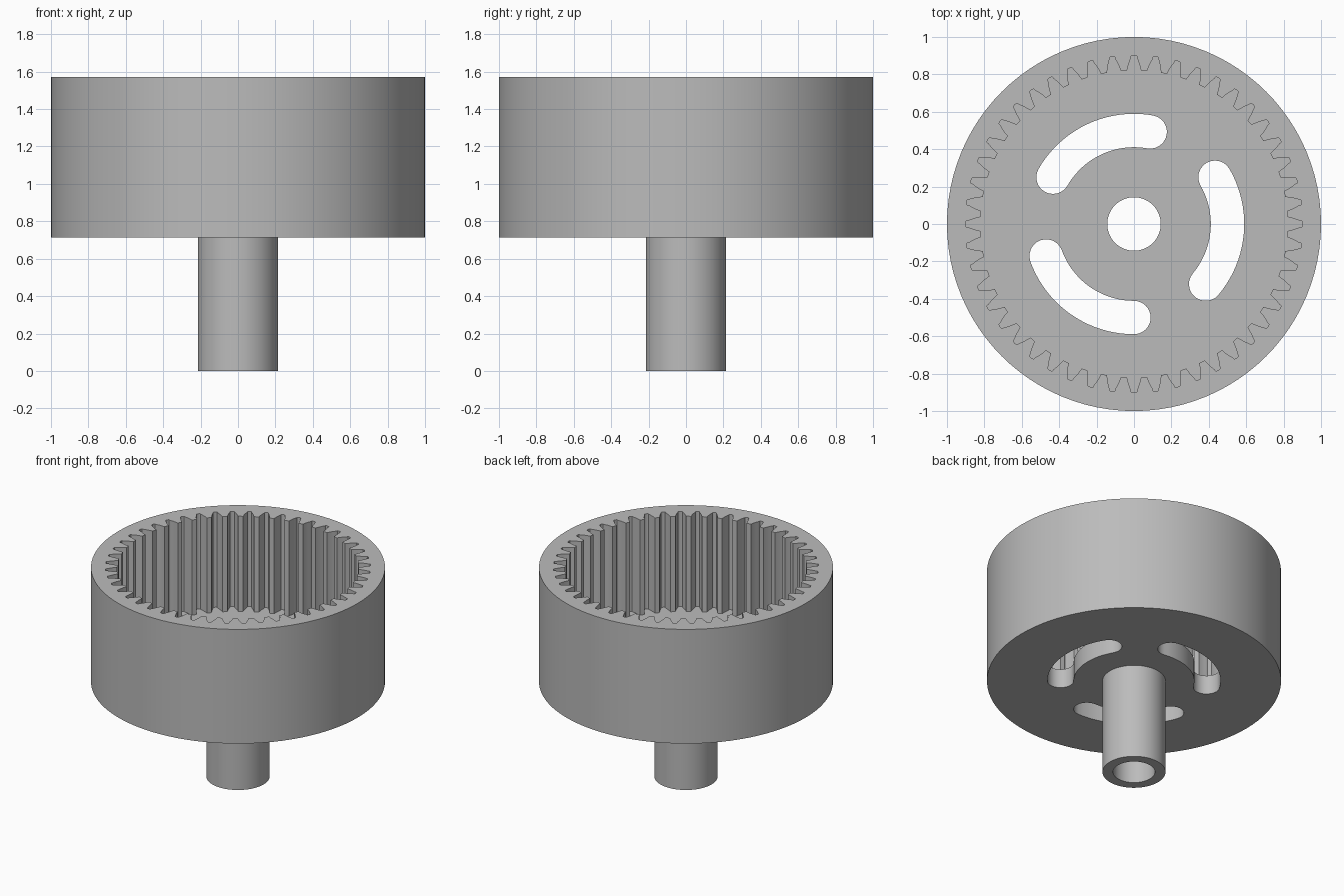
import bpy, bmesh
from math import sin, cos, tan, acos, pi, radians, sqrt

if "Cube" in bpy.data.objects:
    bpy.data.objects.remove(bpy.data.objects["Cube"])

U = 1 / 14                      # one design unit; the drum radius is 14
SHAFT_TOP, FLOOR_TOP, TOP = 10 * U, 12 * U, 22 * U
TEETH, PITCH_R, TIP_R, ROOT_R = 48, 12 * U, 11.5 * U, 12.625 * U

grey = bpy.data.materials.new("plain grey")
grey.use_nodes = True
grey.diffuse_color = (0.5, 0.5, 0.5, 1)
grey.node_tree.nodes["Principled BSDF"].inputs["Base Color"].default_value = (0.5, 0.5, 0.5, 1)


def polar(r, a):
    return (r * cos(a), r * sin(a))


def circle(r, n=96):
    return [polar(r, 2 * pi * i / n) for i in range(n)]


def prism(name, outline, z0, z1):
    """Solid extrusion of a counter-clockwise outline."""
    bm = bmesh.new()
    low = [bm.verts.new((x, y, z0)) for x, y in outline]
    high = [bm.verts.new((x, y, z1)) for x, y in outline]
    bm.faces.new(low[::-1])
    bm.faces.new(high)
    for i in range(len(low)):
        j = (i + 1) % len(low)
        bm.faces.new((low[i], low[j], high[j], high[i]))
    mesh = bpy.data.meshes.new(name)
    bm.to_mesh(mesh)
    bm.free()
    mesh.materials.append(grey)
    obj = bpy.data.objects.new(name, mesh)
    bpy.context.collection.objects.link(obj)
    return obj


def combine(target, other, operation):
    """Apply a boolean and remove the helper solid."""
    other.hide_render = True
    mod = target.modifiers.new(operation, "BOOLEAN")
    mod.operation, mod.solver, mod.object = operation, "EXACT", other
    bpy.context.view_layer.objects.active = target
    bpy.ops.object.modifier_apply(modifier=mod.name)
    bpy.data.objects.remove(other)


def gear_outline():
    """Involute grooves with rounded roots, one centred on +x."""
    base = PITCH_R * cos(radians(20))
    inv = lambda a: tan(a) - a
    half = lambda r: pi / (2 * TEETH) + inv(radians(20)) - inv(acos(base / r))
    shoulder = ROOT_R - 0.014
    flank = [(r, half(r)) for r in
             (TIP_R + (shoulder - TIP_R) * i / 5 for i in range(6))]
    # Elliptical root cap joining the two flanks
    h = half(shoulder)
    for t in (0.3, 0.6, 0.85):
        flank.append((shoulder + 0.014 * sqrt(1 - (1 - t) ** 2), h * (1 - t * t)))
    groove = [(r, -a) for r, a in flank] + [(ROOT_R, 0)] + flank[::-1]
    return [polar(r, a + 2 * pi * k / TEETH)
            for k in range(TEETH) for r, a in groove]


def slot_outline(start, end, r=7 * U, w=1.25 * U, n=20):
    """Curved slot with round ends."""
    span = [start + (end - start) * i / n for i in range(n + 1)]

    def cap(a, first):
        cx, cy = polar(r, a)
        pts = [polar(w, first + pi * i / 12) for i in range(1, 12)]
        return [(cx + x, cy + y) for x, y in pts]

    return ([polar(r + w, a) for a in span] + cap(end, end)
            + [polar(r - w, a) for a in reversed(span)] + cap(start, start + pi))


# Drum joined to its shaft
drum = prism("ring_gear_drum", circle(1.0), SHAFT_TOP, TOP)
combine(drum, prism("shaft", circle(3 * U), 0, SHAFT_TOP + U), "UNION")

# Toothed cavity, shaft bore and three floor slots
combine(drum, prism("cavity_cutter", gear_outline(), FLOOR_TOP, TOP + U), "DIFFERENCE")
combine(drum, prism("bore_cutter", circle(2 * U), -U, FLOOR_TOP + U), "DIFFERENCE")
for k in range(3):
    a = radians(-40 + 120 * k)
    slot = prism("slot_cutter", slot_outline(a, a + radians(70)),
                 SHAFT_TOP - U, FLOOR_TOP + U)
    combine(drum, slot, "DIFFERENCE")

# Smooth curved walls, crisp rims
bpy.ops.object.select_all(action="DESELECT")
drum.select_set(True)
bpy.context.view_layer.objects.active = drum
bpy.ops.object.shade_smooth_by_angle(angle=radians(30))
